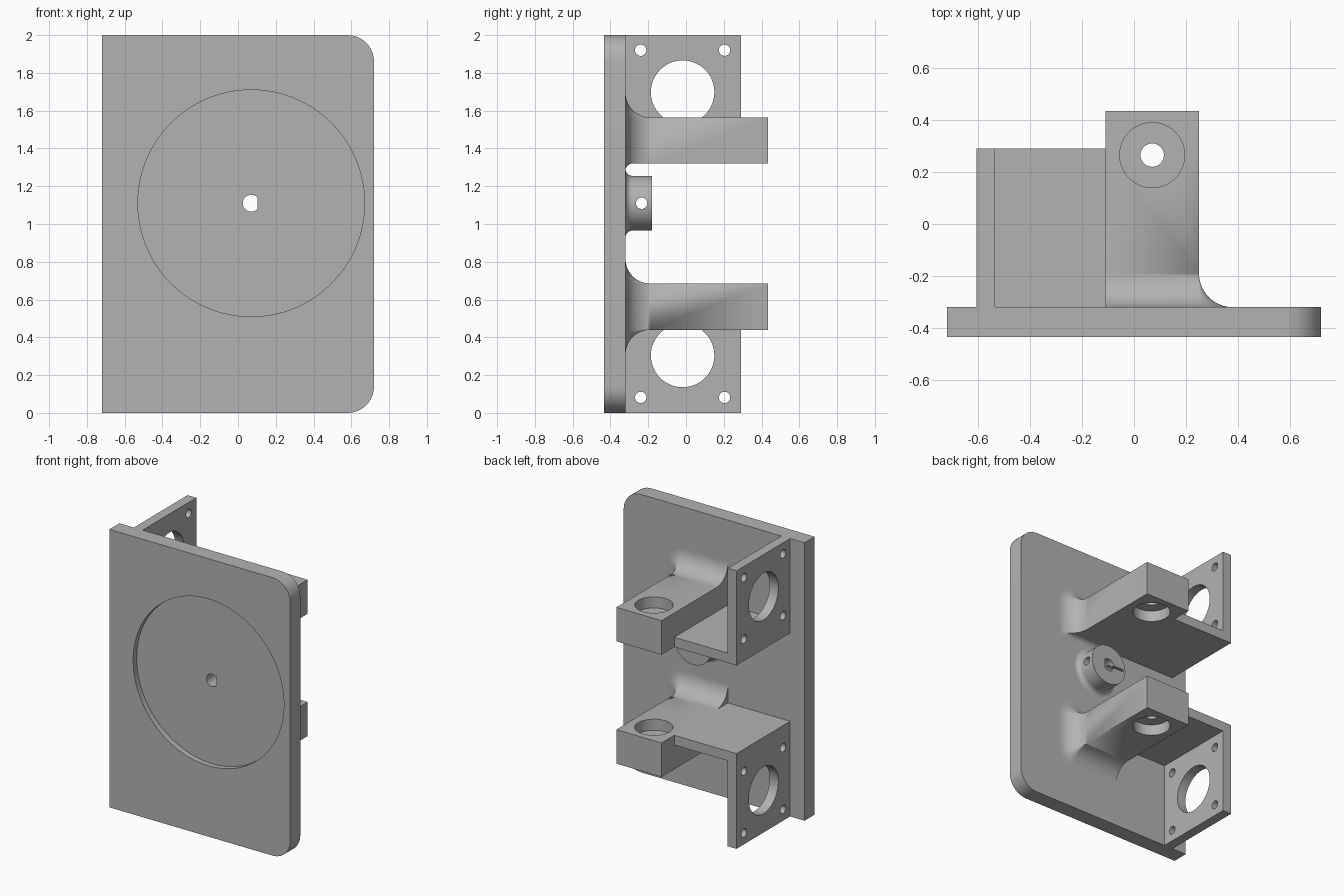
import bpy, bmesh, math
from mathutils import Matrix, Vector

cube = bpy.data.objects.get("Cube")
if cube:
    bpy.data.objects.remove(cube, do_unlink=True)

GREY = (0.45, 0.45, 0.45, 1)
mat = bpy.data.materials.new("plain grey")
mat.use_nodes = True
mat.diffuse_color = GREY
mat.node_tree.nodes["Principled BSDF"].inputs["Base Color"].default_value = GREY

FACE = -0.32            # back face of the main plate
HUB_X, HUB_Z = 0.07, 1.11


def loft(name, sections):
    """Closed solid through a list of equal-length point rings."""
    bm = bmesh.new()
    rings = [[bm.verts.new(p) for p in s] for s in sections]
    n = len(rings[0])
    for a, b in zip(rings, rings[1:]):
        for i in range(n):
            j = (i + 1) % n
            bm.faces.new((a[i], a[j], b[j], b[i]))
    bm.faces.new(rings[0])
    bm.faces.new(rings[-1])
    bmesh.ops.recalc_face_normals(bm, faces=bm.faces)
    me = bpy.data.meshes.new(name)
    bm.to_mesh(me)
    bm.free()
    me.materials.append(mat)
    ob = bpy.data.objects.new(name, me)
    bpy.context.collection.objects.link(ob)
    return ob


def box(name, x, y, z):
    return loft(name, [[(x[0], v, z[0]), (x[1], v, z[0]), (x[1], v, z[1]), (x[0], v, z[1])]
                       for v in y])


def rod(centre, axis, r, length, n=64):
    """Cylinder along axis, centred on the given point."""
    turn = Vector((0, 0, 1)).rotation_difference(Vector(axis)).to_matrix().to_4x4()
    m = Matrix.Translation(centre) @ turn
    ring = [(r * math.cos(math.tau * i / n), r * math.sin(math.tau * i / n)) for i in range(n)]
    return loft("cutter", [[m @ Vector((u, v, w)) for u, v in ring]
                           for w in (-length / 2, length / 2)])


def activate(ob):
    bpy.ops.object.select_all(action='DESELECT')
    ob.select_set(True)
    bpy.context.view_layer.objects.active = ob


def cut(ob, *cutters):
    for c in cutters:
        activate(ob)
        mod = ob.modifiers.new("cut", 'BOOLEAN')
        mod.operation, mod.solver, mod.object = 'DIFFERENCE', 'EXACT', c
        bpy.ops.object.modifier_apply(modifier=mod.name)
        bpy.data.objects.remove(c, do_unlink=True)


def smooth(ob):
    activate(ob)
    bpy.ops.object.shade_smooth_by_angle(angle=math.radians(30))


def arc(cx, cz, rx, rz, start, n=12):
    """Quarter ellipse in x and z from a start angle in degrees."""
    angles = [math.radians(start + 90 * i / n) for i in range(n + 1)]
    return [(cx + rx * math.cos(a), cz + rz * math.sin(a)) for a in angles]


def flare(h, r):
    """Width of a concave fillet at height h above its base."""
    return r - math.sqrt(max(0, r * r - (r - h) ** 2)) if h < r else 0


def shaft_cutter():
    """D-shaped shaft hole."""
    flat = math.radians(42)
    span = math.tau - 2 * flat
    pts = [(HUB_X + 0.045 * math.cos(flat + span * i / 32),
            HUB_Z + 0.045 * math.sin(flat + span * i / 32)) for i in range(33)]
    return loft("cutter", [[(x, y, z) for x, z in pts] for y in (-0.6, 0)])


# Main plate with two rounded corners, a round recess and the shaft hole
R = 0.14
outline = ([(-0.72, 2), (-0.72, 0)] + arc(0.72 - R, R, R, R, -90)
           + arc(0.72 - R, 2 - R, R, R, 0))
plate = loft("main_plate", [[(x, y, z) for x, z in outline] for y in (-0.435, FACE)])
cut(plate, rod((HUB_X, -0.435, HUB_Z), (0, 1, 0), 0.6, 0.08, 128), shaft_cutter())
smooth(plate)

# Shaft hub: turned shape with a filleted foot, set-screw hole and clamp slit
steps = [0.035 * (1 - math.cos(math.pi / 2 * i / 8)) for i in range(9)] + [0.14]
hub = loft("shaft_hub", [
    [(HUB_X + (0.145 + flare(h, 0.035)) * math.cos(math.tau * i / 64), FACE + h,
      HUB_Z + (0.145 + flare(h, 0.035)) * math.sin(math.tau * i / 64)) for i in range(64)]
    for h in steps])
cut(hub, shaft_cutter(), rod((HUB_X, -0.235, HUB_Z), (1, 0, 0), 0.03, 0.5, 32),
    box("cutter", (-0.06, HUB_X), (-0.28, -0.1), (HUB_Z - 0.008, HUB_Z + 0.008)))
smooth(hub)


def bracket(side, z0, z1, low_r, shelf_z, flange_z):
    # Thick arm whose root flares into the plate
    r, x0, x1 = 0.13, -0.11, 0.25
    hs = sorted({r * (1 - math.cos(math.pi / 2 * i / 14)) for i in range(15)} | {low_r})
    sections = []
    for h in hs + [0.435 - FACE]:
        s, b = flare(h, r), flare(h, low_r)
        ring = ([(x0, z1 + s), (x0, z0 - b)] + arc(x1, z0, s, b, -90) + arc(x1, z1, s, s, 0))
        sections.append([(x, FACE + h, z) for x, z in ring])
    arm = loft(side + "_arm", sections)
    bm = bmesh.new()
    bm.from_mesh(arm.data)
    bmesh.ops.remove_doubles(bm, verts=bm.verts, dist=1e-5)
    bmesh.ops.dissolve_degenerate(bm, edges=bm.edges, dist=1e-5)
    bm.to_mesh(arm.data)
    bm.free()
    # Bearing seats on both faces joined by a narrow bore
    cut(arm, *[rod((0.07, 0.265, z), (0, 0, 1), 0.125, 0.16) for z in (z0, z1)],
        rod((0.07, 0.265, (z0 + z1) / 2), (0, 0, 1), 0.045, 0.6, 32))
    smooth(arm)

    # Thin shelf linking the arm to the motor flange
    box(side + "_shelf", (-0.535, -0.11), (FACE, 0.29), shelf_z)

    # Motor flange with a central opening and four screw holes
    flange = box(side + "_motor_flange", (-0.605, -0.535), (FACE, 0.29), flange_z)
    cy, cz = -0.018, 1.698 if side == "upper" else 0.304
    cut(flange, rod((-0.57, cy, cz), (1, 0, 0), 0.168, 0.3),
        *[rod((-0.57, cy + a, cz + b), (1, 0, 0), 0.03, 0.3, 32)
          for a in (-0.222, 0.222) for b in (-0.222, 0.222)])
    smooth(flange)


bracket("upper", 1.32, 1.565, 0.035, (1.32, 1.39), (1.32, 2))
bracket("lower", 0.44, 0.685, 0.13, (0.615, 0.685), (0, 0.685))
